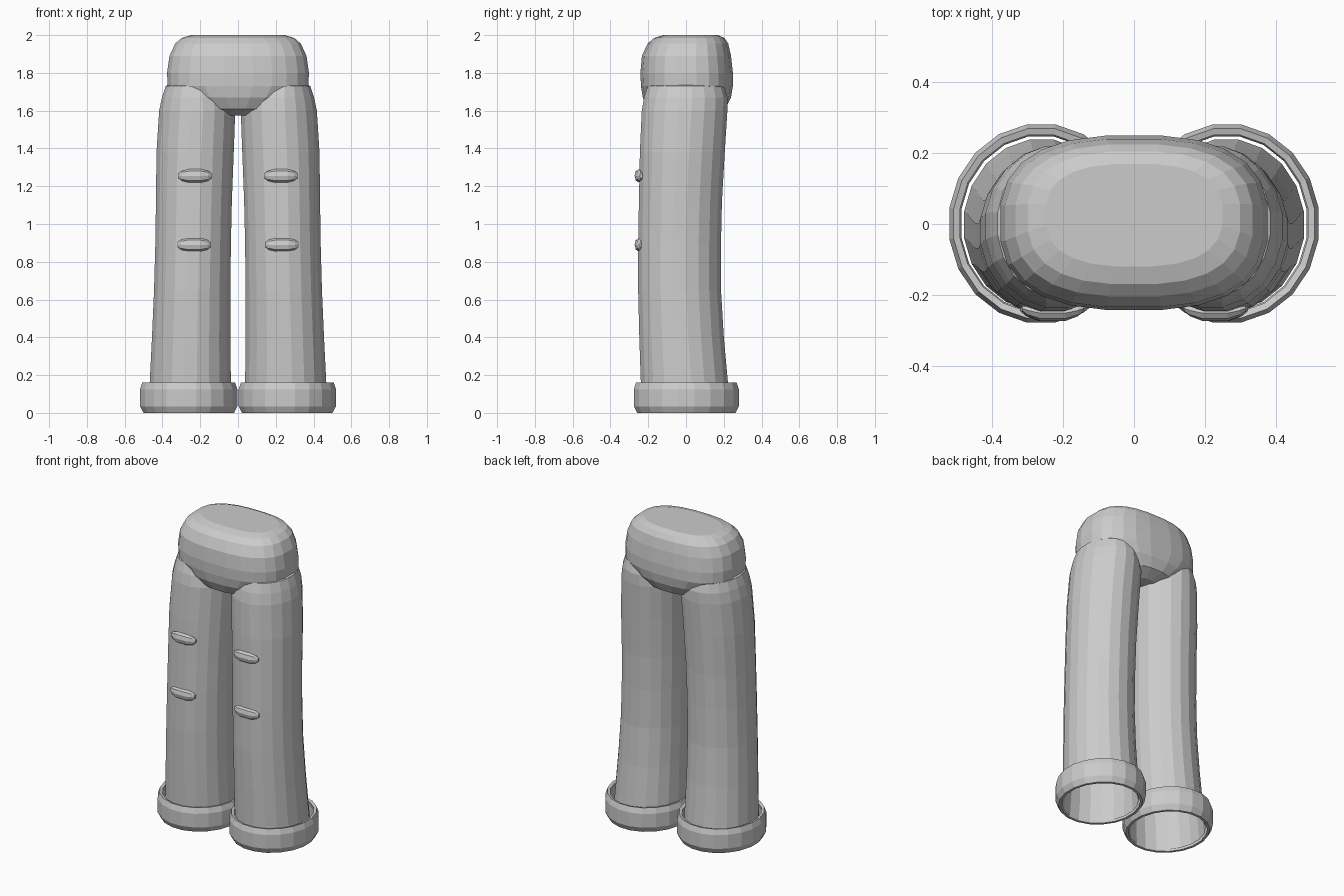
import bpy, bmesh, math

cube = bpy.data.objects.get("Cube")
if cube:
    bpy.data.objects.remove(cube, do_unlink=True)

grey = bpy.data.materials.new("plain grey")
grey.use_nodes = True
GREY = (0.6, 0.6, 0.6, 1)
grey.diffuse_color = GREY
grey.node_tree.nodes["Principled BSDF"].inputs["Base Color"].default_value = GREY


def ring(x0, x1, y0, y1, z, sides, power=2.0):
    """Rounded outline filling the given extents at height z."""
    points = []
    for i in range(sides):
        a = math.tau * (i + 0.5) / sides
        c, s = math.cos(a), math.sin(a)
        px = math.copysign(abs(c) ** (2 / power), c)
        py = math.copysign(abs(s) ** (2 / power), s)
        points.append(((x0 + x1) / 2 + px * (x1 - x0) / 2,
                       (y0 + y1) / 2 + py * (y1 - y0) / 2, z))
    return points


def loft(name, rings, cap_start=True, cap_end=True, closed=False):
    """Skin a list of rings with quads."""
    bm = bmesh.new()
    loops = [[bm.verts.new(p) for p in r] for r in rings]
    pairs = list(zip(loops, loops[1:]))
    if closed:
        pairs.append((loops[-1], loops[0]))
    for a, b in pairs:
        for i in range(len(a)):
            j = (i + 1) % len(a)
            bm.faces.new((a[i], a[j], b[j], b[i]))
    if cap_start:
        bm.faces.new(loops[0][::-1])
    if cap_end:
        bm.faces.new(loops[-1])
    bmesh.ops.recalc_face_normals(bm, faces=bm.faces)
    mesh = bpy.data.meshes.new(name)
    bm.to_mesh(mesh)
    bm.free()
    mesh.materials.append(grey)
    obj = bpy.data.objects.new(name, mesh)
    bpy.context.collection.objects.link(obj)
    return obj


# Pelvis: half width, front, back, height
pelvis = [(0.08, -0.13, 0.14, 1.575), (0.20, -0.20, 0.21, 1.61),
          (0.31, -0.23, 0.24, 1.67), (0.375, -0.24, 0.25, 1.73),
          (0.378, -0.243, 0.25, 1.80), (0.365, -0.235, 0.24, 1.89),
          (0.335, -0.205, 0.225, 1.955), (0.30, -0.17, 0.205, 1.985),
          (0.25, -0.12, 0.17, 2.0)]
loft("pelvis", [ring(-w, w, f, b, z, 24, 2.6) for w, f, b, z in pelvis])

# Leg: inner side, outer side, front, back, height
leg = [(0.04, 0.48, -0.245, 0.24, 0.01), (0.035, 0.47, -0.242, 0.225, 0.16),
       (0.038, 0.458, -0.25, 0.203, 0.40), (0.038, 0.447, -0.256, 0.188, 0.65),
       (0.035, 0.44, -0.256, 0.188, 0.90), (0.03, 0.437, -0.252, 0.193, 1.12),
       (0.02, 0.434, -0.247, 0.208, 1.38), (0.012, 0.42, -0.237, 0.222, 1.60),
       (0.03, 0.405, -0.225, 0.222, 1.67), (0.06, 0.385, -0.205, 0.205, 1.73),
       (0.10, 0.33, -0.15, 0.15, 1.76)]

# Cuff section: offset from the widest outline, height
cuff = [(0.018, 0.0), (0.0, 0.035), (0.0, 0.125), (0.012, 0.16),
        (0.03, 0.155), (0.022, 0.12), (0.022, 0.04), (0.034, 0.0)]


def knee_bar(name, side, x0, x1, z):
    """Small rounded bar that follows the curve of the shin."""
    stations = [(0, 0.35), (0.1, 0.75), (0.3, 1), (0.7, 1), (0.9, 0.75), (1, 0.35)]
    rings = []
    for t, size in stations:
        x = x0 + (x1 - x0) * t
        y = -0.253 + 0.016 * (2 * t - 1) ** 2
        rings.append([(side * x, y + 0.022 * size * math.cos(k * math.tau / 8),
                       z + 0.035 * size * math.sin(k * math.tau / 8)) for k in range(8)])
    loft(name, rings)


# Both legs with their cuffs and knee bars
for side, label in ((1, "left"), (-1, "right")):
    rings = [ring(side * a, side * b, f, k, z, 20) for a, b, f, k, z in leg]
    loft(label + "_leg", rings, cap_start=False)
    rings = [ring(side * d, side * (0.522 - d), -0.28 + d, 0.283 - d, z, 20)
             for d, z in cuff]
    loft(label + "_cuff", rings, False, False, closed=True)
    knee_bar(label + "_upper_knee_bar", side, 0.14, 0.315, 1.255)
    knee_bar(label + "_lower_knee_bar", side, 0.145, 0.32, 0.89)
